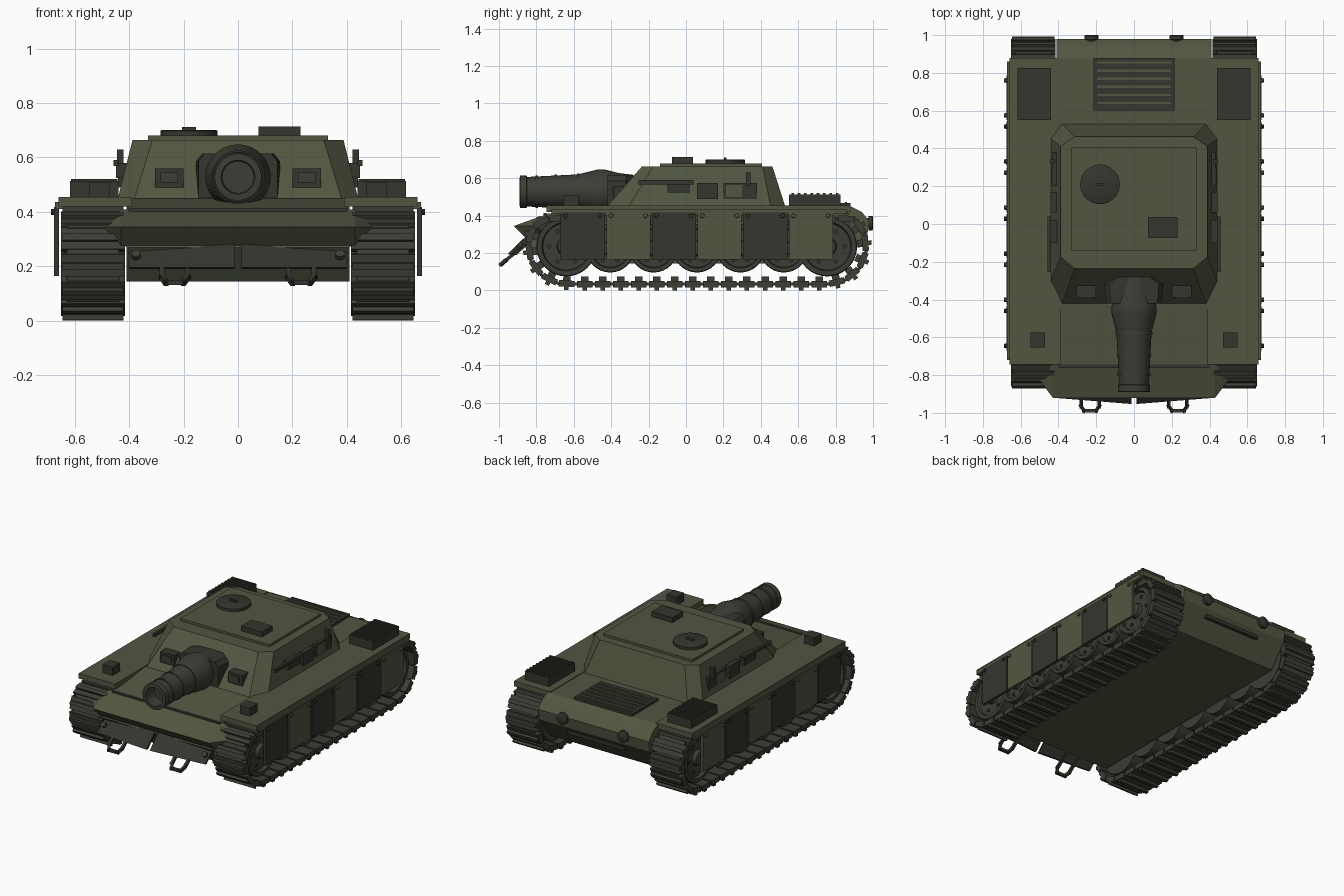
import bpy, bmesh
from math import sin, cos, pi, radians
from mathutils import Vector, Matrix

cube = bpy.data.objects.get("Cube")
if cube:
    bpy.data.objects.remove(cube)


def material(name, rgb):
    m = bpy.data.materials.new(name)
    m.use_nodes = True
    m.diffuse_color = (*rgb, 1)
    m.node_tree.nodes["Principled BSDF"].inputs["Base Color"].default_value = (*rgb, 1)
    return m


GREEN = material("olive green", (0.085, 0.094, 0.053))
DARK = material("dark grey brown", (0.037, 0.035, 0.027))
TRACK = material("track grey", (0.046, 0.047, 0.036))
SIDES = ((1, "left"), (-1, "right"))


def finish(name, bm, mat, smooth=False):
    bmesh.ops.recalc_face_normals(bm, faces=bm.faces)
    me = bpy.data.meshes.new(name)
    bm.to_mesh(me)
    bm.free()
    me.materials.append(mat)
    ob = bpy.data.objects.new(name, me)
    bpy.context.collection.objects.link(ob)
    if smooth:
        bpy.ops.object.select_all(action="DESELECT")
        ob.select_set(True)
        bpy.context.view_layer.objects.active = ob
        bpy.ops.object.shade_smooth_by_angle(angle=radians(35))
    return ob


def loft(name, rings, mat, smooth=False):
    """Skin a row of equal rings and cap both ends."""
    bm = bmesh.new()
    rows = [[bm.verts.new(p) for p in ring] for ring in rings]
    n = len(rows[0])
    for a, b in zip(rows, rows[1:]):
        for i in range(n):
            j = (i + 1) % n
            bm.faces.new((a[i], a[j], b[j], b[i]))
    bm.faces.new(rows[0])
    bm.faces.new(rows[-1])
    return finish(name, bm, mat, smooth)


def box(name, x, y, z, mat):
    return loft(name, [[(x[0], y[0], h), (x[1], y[0], h), (x[1], y[1], h), (x[0], y[1], h)] for h in z], mat)


def lathe(name, centre, axis, profile, mat, n=32):
    """Turn (offset, radius) pairs about an axis through the centre."""
    rot = Vector(axis).to_track_quat("Z", "Y")
    return loft(name, [[Vector(centre) + rot @ Vector((r * cos(2 * pi * i / n), r * sin(2 * pi * i / n), h))
                        for i in range(n)] for h, r in profile], mat, True)


def bars(name, paths, width, mat):
    """Square rods along straight segments."""
    bm = bmesh.new()
    for path in paths:
        for p, q in zip(path, path[1:]):
            p, q = Vector(p), Vector(q)
            d = q - p
            m = (Matrix.Translation((p + q) / 2) @ d.to_track_quat("Y", "Z").to_matrix().to_4x4()
                 @ Matrix.Diagonal((width, d.length + width, width, 1)))
            bmesh.ops.create_cube(bm, size=1, matrix=m)
    return finish(name, bm, mat)


def mx(s, a, b):
    return (a, b) if s > 0 else (-b, -a)


# Hull, wedge nose and fenders
side = [(-0.745, 0.41), (-0.43, 0.45), (0.88, 0.45), (0.94, 0.42), (0.98, 0.37), (0.97, 0.3),
        (0.85, 0.145), (-0.76, 0.145), (-0.86, 0.27)]
loft("hull", [[(x, y, z) for y, z in side] for x in (-0.41, 0.41)], GREEN)
nose = [(-0.745, 0.408), (-0.92, 0.345), (-0.85, 0.272), (-0.7, 0.272)]
tip = [(-0.775, 0.35), (-0.825, 0.345), (-0.81, 0.33), (-0.76, 0.335)]
loft("nose", [[(x, y, z) for y, z in ring] for x, ring in
              ((-0.5, tip), (-0.43, nose), (0.43, nose), (0.5, tip))], GREEN)
box("nose_seam", (-0.4, 0.4), (-0.762, -0.745), (0.395, 0.413), DARK)
for s, tag in SIDES:
    box(f"{tag}_fender", mx(s, 0.39, 0.66), (-0.745, 0.88), (0.42, 0.455), GREEN)
    box(f"{tag}_fender_lip", mx(s, 0.64, 0.672), (-0.72, 0.86), (0.41, 0.437), GREEN)

# Casemate with chamfered corners
def octagon(x, xc, y0, y0c, y1c, y1, z):
    return [(-xc, y0, z), (xc, y0, z), (x, y0c, z), (x, y1c, z),
            (xc, y1, z), (-xc, y1, z), (-x, y1c, z), (-x, y0c, z)]


loft("casemate", [octagon(0.445, 0.385, -0.435, -0.315, 0.455, 0.535, 0.435),
                  octagon(0.388, 0.315, -0.235, -0.175, 0.41, 0.462, 0.664)], GREEN)
box("roof_plate", (-0.33, 0.33), (-0.14, 0.405), (0.65, 0.68), GREEN)
lathe("round_hatch", (-0.18, 0.21, 0.67), (0, 0, 1), [(0, 0.105), (0.028, 0.105), (0.031, 0.1)], DARK)
box("hatch_handle", (-0.205, -0.155), (0.203, 0.217), (0.69, 0.712), DARK)
box("square_hatch", (0.075, 0.23), (-0.075, 0.037), (0.67, 0.713), DARK)

# Gun, mantlet and collar rings
def mantlet_ring(z, k):
    return [(x * k, y, z) for x, y in ((-0.1, -0.28), (-0.155, -0.32), (-0.145, -0.42),
                                       (0.145, -0.42), (0.155, -0.32), (0.1, -0.28))]


loft("mantlet", [mantlet_ring(0.44, 1), mantlet_ring(0.585, 1), mantlet_ring(0.615, 0.85)], DARK)
lathe("gun_barrel", (0, 0, 0.528), (0, -1, 0),
      [(0.28, 0.09), (0.36, 0.1), (0.44, 0.12), (0.47, 0.12), (0.56, 0.097), (0.59, 0.092), (0.85, 0.079),
       (0.852, 0.086), (0.888, 0.086), (0.89, 0.062), (0.8, 0.058)], TRACK, 40)
for i, (y, r) in enumerate(((0.57, 0.098), (0.69, 0.091), (0.79, 0.087))):
    lathe(f"barrel_band_{i + 1}", (0, 0, 0.528), (0, -1, 0), [(y, r), (y + 0.014, r)], TRACK, 40)

# Fittings on casemate and deck
for s, tag in SIDES:
    box(f"{tag}_front_sight", mx(s, 0.2, 0.305), (-0.39, -0.31), (0.49, 0.56), DARK)
    box(f"{tag}_sight_slit", mx(s, 0.22, 0.285), (-0.396, -0.38), (0.508, 0.545), TRACK)
    box(f"{tag}_side_rail", mx(s, 0.44, 0.457), (-0.255, 0.04), (0.568, 0.59), DARK)
    box(f"{tag}_rail_bracket", mx(s, 0.4, 0.448), (-0.1, 0.02), (0.525, 0.58), DARK)
    box(f"{tag}_side_port", mx(s, 0.4, 0.442), (0.06, 0.17), (0.49, 0.575), DARK)
    box(f"{tag}_side_panel", mx(s, 0.39, 0.432), (0.2, 0.38), (0.49, 0.575), DARK)
    box(f"{tag}_panel_cover", mx(s, 0.42, 0.436), (0.215, 0.3), (0.5, 0.565), GREEN)
    box(f"{tag}_side_post", mx(s, 0.42, 0.445), (0.32, 0.345), (0.56, 0.63), DARK)
    box(f"{tag}_front_lamp", mx(s, 0.472, 0.547), (-0.655, -0.575), (0.45, 0.51), DARK)
    box(f"{tag}_rear_box", mx(s, 0.44, 0.617), (0.55, 0.825), (0.45, 0.513), DARK)
    bars(f"{tag}_box_ribs", [[(s * 0.45, 0.57 + 0.034 * i, 0.513), (s * 0.607, 0.57 + 0.034 * i, 0.513)]
                             for i in range(8)], 0.014, DARK)
    lathe(f"{tag}_bollard", (s * 0.225, 0, 0.36), (0, 1, 0),
          [(0.94, 0.028), (0.975, 0.028), (0.976, 0.038), (0.996, 0.038), (1.0, 0.032)], DARK, 20)
box("engine_grille", (-0.215, 0.215), (0.6, 0.88), (0.44, 0.467), DARK)
bars("grille_slats", [[(-0.19, 0.64 + 0.043 * i, 0.467), (0.19, 0.64 + 0.043 * i, 0.467)] for i in range(6)],
     0.012, GREEN)
bars("rear_bar", [[(-0.2, 0.945, 0.262), (0.2, 0.945, 0.262)]], 0.022, DARK)

# Folding blade and tow hooks under the nose
for s, tag in SIDES:
    loft(f"{tag}_blade", [[(s * x, y + 0.022, top), (s * x, y, top - 0.014), (s * x, y - 0.08, 0.195),
                           (s * x, y - 0.062, 0.19)]
                          for x, y, top in ((0.012, -0.873, 0.288), (0.4, -0.842, 0.272))], DARK)
    lathe(f"{tag}_blade_bolt", (s * 0.375, -0.88, 0.235), (0, -1, 0.9), [(0, 0.017), (0.02, 0.017)], TRACK, 12)
    bars(f"{tag}_tow_hook", [[(s * 0.185, -0.89, 0.22), (s * 0.185, -0.965, 0.16), (s * 0.2, -0.988, 0.14),
                              (s * 0.265, -0.988, 0.14), (s * 0.28, -0.965, 0.16), (s * 0.28, -0.89, 0.22)]],
         0.018, DARK)

# Side skirts, alternating colours
for s, tag in SIDES:
    for i in range(6):
        y = -0.67 + 0.244 * i
        mat = GREEN if i % 2 else DARK
        box(f"{tag}_skirt_{i + 1}", mx(s, 0.658, 0.676), (y, y + 0.236), (0.165, 0.418), mat)
        for k in (0.025, 0.21):
            lathe(f"{tag}_skirt_bolt", (s * 0.67, y + k, 0.4), (s, 0, 0), [(0, 0.013), (0.017, 0.011)], mat, 10)

# Running gear
def wheel(name, s, y, z, r):
    lathe(name, (s * 0.43, y, z), (s, 0, 0),
          [(0, r), (0.195, r), (0.2, r * 0.97), (0.2, r * 0.82), (0.18, r * 0.78), (0.18, r * 0.32),
           (0.205, r * 0.28), (0.21, r * 0.2)], TRACK, 32)
    for i in range(6):
        a = pi * i / 3
        lathe(name + "_bolt", (s * 0.605, y + r * 0.58 * cos(a), z + r * 0.58 * sin(a)), (s, 0, 0),
              [(0, 0.011), (0.014, 0.011)], DARK, 8)


def track_path():
    pts = []
    for cy, start in ((-0.64, 0.5 * pi), (0.76, 1.5 * pi)):
        for i in range(25):
            a = start + pi * i / 24
            pts.append(Vector((0, cy + 0.205 * cos(a), min(0.237 + 0.203 * sin(a), 0.385))))
    return pts


def track(name, s):
    pts = track_path()
    segs = list(zip(pts, pts[1:] + pts[:1]))
    total = sum((q - p).length for p, q in segs)
    n = round(total / 0.096)

    def at(d):
        d %= total
        for p, q in segs:
            length = (q - p).length
            if d <= length and length > 0:
                return p.lerp(q, d / length)
            d -= length
        return pts[0]

    bm = bmesh.new()
    for i in range(n):
        a, b = at(total * i / n), at(total * (i + 1) / n)
        t = (b - a).normalized()
        out = Vector((0, -t.z, t.y)) * -1
        frame = Matrix((Vector((1, 0, 0)), t, out)).transposed().to_4x4()
        mid = (a + b) / 2
        # pad, grouser bar and inner guide for each link
        for off, along, size in ((0, 0, (0.235, 0.083, 0.034)), (0.022, 0, (0.225, 0.024, 0.024)),
                                 (0, 0.048, (0.19, 0.03, 0.016)), (-0.025, 0, (0.03, 0.04, 0.03))):
            m = Matrix.Translation(mid + out * off + t * along + Vector((s * 0.533, 0, 0)))
            bmesh.ops.create_cube(bm, size=1, matrix=m @ frame @ Matrix.Diagonal((*size, 1)))
    finish(name, bm, TRACK)


for s, tag in SIDES:
    wheel(f"{tag}_drive_wheel", s, -0.64, 0.235, 0.16)
    wheel(f"{tag}_idler_wheel", s, 0.755, 0.235, 0.16)
    for i in range(5):
        wheel(f"{tag}_road_wheel_{i + 1}", s, -0.405 + 0.232 * i, 0.226, 0.13)
    track(f"{tag}_track", s)
